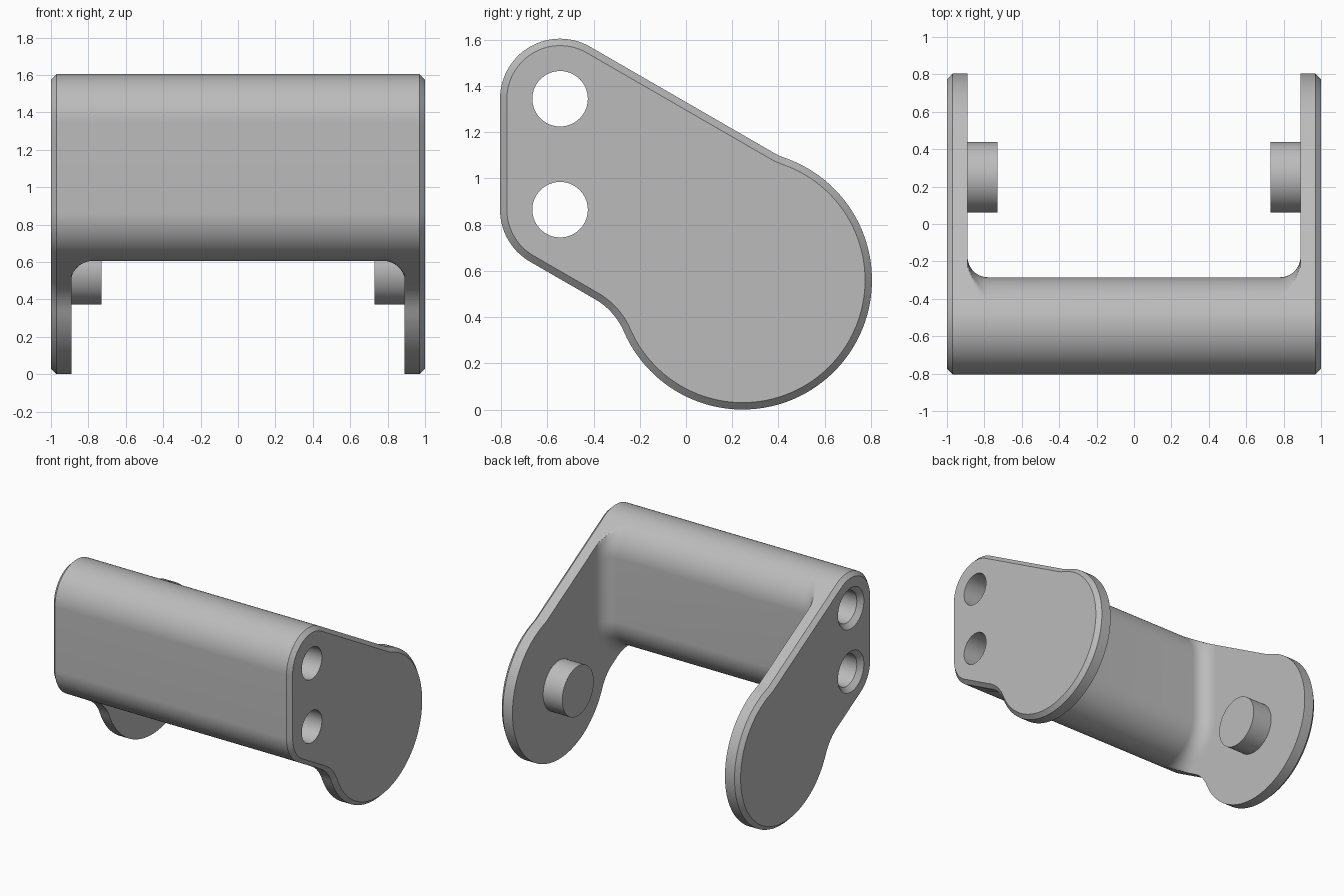
import bpy, bmesh
from math import sin, cos, radians, degrees, sqrt, atan2, pi
from mathutils import Vector

cube = bpy.data.objects.get("Cube")
if cube:
    bpy.data.objects.remove(cube, do_unlink=True)

grey = bpy.data.materials.new("light_grey")
grey.use_nodes = True
grey.diffuse_color = (0.5, 0.5, 0.5, 1)
grey.node_tree.nodes["Principled BSDF"].inputs["Base Color"].default_value = (0.5, 0.5, 0.5, 1)

# Key dimensions: side profile is in (y, z)
UPPER, LOWER = Vector((-0.545, 1.345)), Vector((-0.545, 0.865))
BAR_R = 0.26
DISC, DISC_R = Vector((0.245, 0.56)), 0.56
NECK_R = 0.3            # concave blend between bar end and disc
INNER, OUTER = 0.89, 1.0
BEVEL = 0.03
FLARE = 0.11            # blend between crossbar and side plates


def direction(deg):
    return Vector((cos(radians(deg)), sin(radians(deg))))


def arc(centre, r, a0, a1, step=3):
    n = max(2, round(abs(a1 - a0) / step))
    return [centre + direction(a0 + (a1 - a0) * i / n) * r for i in range(n + 1)]


def angle_of(v):
    return degrees(atan2(v.y, v.x)) % 360


def neck_centre(bar_centre, normal_deg):
    """Centre of the blend touching the straight edge and the disc."""
    n, along = direction(normal_deg), direction(150)
    h = n.dot(bar_centre - DISC) + BAR_R + NECK_R
    return DISC + n * h + along * sqrt((DISC_R + NECK_R) ** 2 - h * h)


def plate_outline(inset):
    low, top = neck_centre(LOWER, 240), neck_centre(UPPER, 60)
    r, neck = BAR_R - inset, NECK_R + inset
    pts = arc(UPPER, r, 60, 180) + arc(LOWER, r, 180, 240)
    pts += arc(low, neck, 60, angle_of(DISC - low))
    pts += arc(DISC, DISC_R - inset, angle_of(low - DISC), angle_of(top - DISC) + 360)[1:-1]
    pts += arc(top, neck, angle_of(DISC - top), 240)
    return pts


def bar_section(grow):
    """Rounded slot, grown at the back only as far as the plate edge."""
    pts = []
    for centre, start, tangent in ((UPPER, 0, 60), (LOWER, 180, 240)):
        for a in range(start, start + 181, 3):
            away = (60 - a) if centre is UPPER else (a - 240)
            r = BAR_R
            if away > 0:
                limit = BAR_R / cos(radians(away)) if away < 80 else 9
                r = min(BAR_R + grow, limit)
            pts.append(centre + direction(a) * r)
    return pts


def loft(name, sections):
    """Closed solid through (x, outline) sections."""
    bm = bmesh.new()
    rings = [[bm.verts.new((x, p.x, p.y)) for p in pts] for x, pts in sections]
    for a, b in zip(rings, rings[1:]):
        for i in range(len(a)):
            j = (i + 1) % len(a)
            bm.faces.new((a[i], a[j], b[j], b[i]))
    bm.faces.new(rings[0])
    bm.faces.new(rings[-1])
    bmesh.ops.recalc_face_normals(bm, faces=bm.faces)
    mesh = bpy.data.meshes.new(name)
    bm.to_mesh(mesh)
    bm.free()
    obj = bpy.data.objects.new(name, mesh)
    bpy.context.collection.objects.link(obj)
    mesh.materials.append(grey)
    return obj


def activate(obj):
    bpy.ops.object.select_all(action='DESELECT')
    obj.select_set(True)
    bpy.context.view_layer.objects.active = obj


def circle(centre, r):
    return arc(centre, r, 0, 360, 5)[:-1]


# Crossbar, flaring smoothly into both plates
half = []
for i in range(13):
    t = pi / 2 * i / 12
    half.append((INNER - FLARE + FLARE * sin(t), bar_section(FLARE * (1 - cos(t)))))
bar = loft("crossbar", [(-x, s) for x, s in reversed(half)] + half)

# Side plates with bevelled outer rim, and their inward pins
plates, pins = [], []
for side, s in (("left", 1), ("right", -1)):
    plates.append(loft(side + "_plate", [
        (s * INNER, plate_outline(0)),
        (s * (OUTER - BEVEL), plate_outline(0)),
        (s * OUTER, plate_outline(BEVEL))]))
    pin = circle(Vector((0.25, 0.56)), 0.188)
    pins.append(loft(side + "_pin", [(s * 0.73, pin), (s * (INNER + 0.02), pin)]))

# Two through holes, countersunk on the right plate
cutters = []
for centre in (UPPER, LOWER):
    cutters.append(loft("hole_cutter", [
        (-1.1, circle(centre, 0.255)),
        (-0.965, circle(centre, 0.12)),
        (1.1, circle(centre, 0.12))]))
for obj in [bar] + plates:
    activate(obj)
    for cutter in cutters:
        mod = obj.modifiers.new("hole", 'BOOLEAN')
        mod.operation = 'DIFFERENCE'
        mod.solver = 'EXACT'
        mod.object = cutter
        bpy.ops.object.modifier_apply(modifier=mod.name)
for cutter in cutters:
    bpy.data.objects.remove(cutter, do_unlink=True)

# Smooth curved faces, keep edges crisp
for obj in [bar] + plates + pins:
    activate(obj)
    bpy.ops.object.shade_smooth_by_angle(angle=radians(25))
